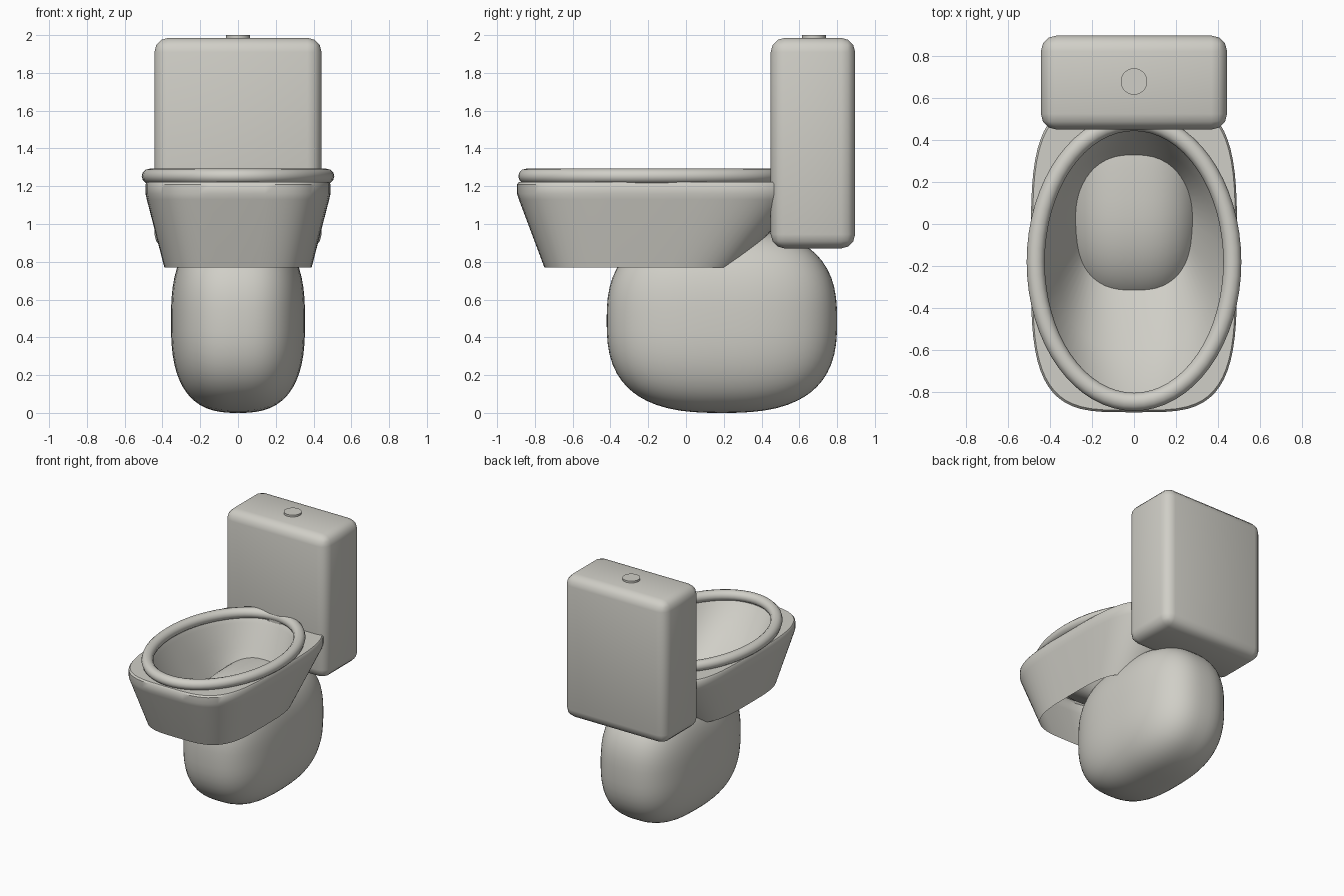
import bpy
import bmesh
from math import sin, cos, pi, radians

SEGMENTS = 64

cube = bpy.data.objects.get("Cube")
if cube:
    bpy.data.objects.remove(cube, do_unlink=True)

# One glazed ceramic colour for everything
ceramic = bpy.data.materials.new("warm_white_ceramic")
ceramic.use_nodes = True
COLOUR = (0.63, 0.62, 0.57, 1)
ceramic.diffuse_color = COLOUR
ceramic.node_tree.nodes["Principled BSDF"].inputs["Base Color"].default_value = COLOUR


def finish(name, bm, angle=180):
    """Turn a bmesh into a smooth-shaded object."""
    mesh = bpy.data.meshes.new(name)
    bm.to_mesh(mesh)
    bm.free()
    mesh.materials.append(ceramic)
    obj = bpy.data.objects.new(name, mesh)
    bpy.context.collection.objects.link(obj)
    bpy.ops.object.select_all(action="DESELECT")
    obj.select_set(True)
    bpy.context.view_layer.objects.active = obj
    bpy.ops.object.shade_smooth_by_angle(angle=radians(angle))
    return obj


def signed_power(value, power):
    return abs(value) ** power * (1 if value >= 0 else -1)


def ring(bm, half_x, front, back, z, squareness):
    """A superellipse outline spanning front..back in y."""
    middle, half_y = (front + back) / 2, (back - front) / 2
    verts = []
    for i in range(SEGMENTS):
        a = 2 * pi * i / SEGMENTS
        verts.append(bm.verts.new((
            half_x * signed_power(cos(a), 2 / squareness),
            middle + half_y * signed_power(sin(a), 2 / squareness), z)))
    return verts


def loft(bm, rings):
    for lower, upper in zip(rings, rings[1:]):
        for i in range(SEGMENTS):
            j = (i + 1) % SEGMENTS
            bm.faces.new((lower[i], lower[j], upper[j], upper[i]))


# Pedestal: a box swollen into a rounded block
bm = bmesh.new()
bmesh.ops.create_cube(bm, size=2)
bmesh.ops.subdivide_edges(bm, edges=bm.edges[:], cuts=15, use_grid_fill=True)
for v in bm.verts:
    v.co /= sum(abs(c) ** 2.7 for c in v.co) ** (1 / 2.7)
    v.co = (v.co.x * 0.355, 0.19 + v.co.y * 0.61, 0.487 + v.co.z * 0.487)
finish("pedestal", bm)

# Bowl: open-bottomed outer skirt, flat rim, and inner basin
bm = bmesh.new()
loft(bm, [
    ring(bm, 0.39, -0.75, 0.29, 0.77, 3.6),
    ring(bm, 0.483, -0.885, 0.59, 1.13, 3.8),
    ring(bm, 0.49, -0.895, 0.60, 1.16, 3.8),
    ring(bm, 0.49, -0.895, 0.60, 1.21, 3.8),
    ring(bm, 0.482, -0.885, 0.59, 1.222, 3.8),
    ring(bm, 0.44, -0.815, 0.455, 1.222, 2.1),
    ring(bm, 0.425, -0.79, 0.435, 1.19, 2.1),
    ring(bm, 0.365, -0.61, 0.36, 1.02, 2.4),
    ring(bm, 0.255, -0.26, 0.22, 0.80, 3),
])
finish("bowl", bm, 40)

# Seat: an oval tube lying on the rim
bm = bmesh.new()
TUBE = 12
loops = []
for i in range(TUBE):
    a = 2 * pi * i / TUBE
    swell = 0.043 * cos(a)
    loops.append(ring(bm, 0.467 + swell, -0.845 - swell, 0.485 + swell,
                      1.253 + 0.04 * sin(a), 2))
loft(bm, loops + loops[:1])
finish("seat", bm)

# Cistern: a softly bevelled box
bm = bmesh.new()
bmesh.ops.create_cube(bm, size=1)
for v in bm.verts:
    v.co = (v.co.x * 0.885, 0.672 + v.co.y * 0.447, 1.428 + v.co.z * 1.115)
bmesh.ops.bevel(bm, geom=bm.edges[:], offset=0.075, segments=3,
                profile=0.5, affect="EDGES")
finish("cistern", bm)

# Flush button
bm = bmesh.new()
bmesh.ops.create_cone(bm, cap_ends=True, segments=32, radius1=0.063,
                      radius2=0.063, depth=0.05)
for v in bm.verts:
    v.co.y += 0.677
    v.co.z += 1.975
finish("flush_button", bm, 30)
